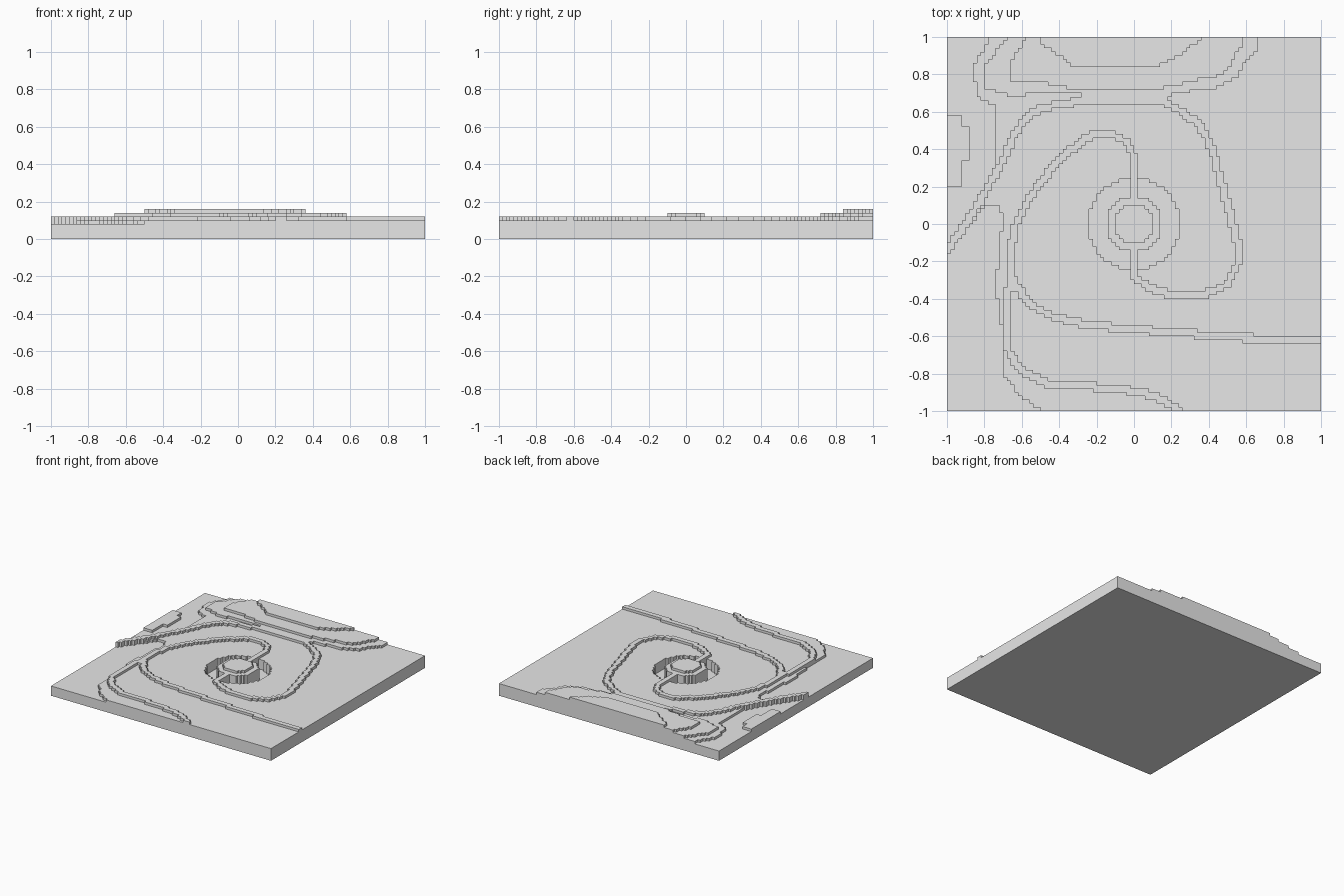
import bpy
import bmesh
from mathutils import Vector
from mathutils.geometry import intersect_point_line

CELL = 0.02
COUNT = 100

if "Cube" in bpy.data.objects:
    bpy.data.objects.remove(bpy.data.objects["Cube"], do_unlink=True)

stone = bpy.data.materials.new("plain grey")
stone.use_nodes = True
stone.diffuse_color = (0.8, 0.8, 0.8, 1)
stone.node_tree.nodes["Principled BSDF"].inputs["Base Color"].default_value = (0.8, 0.8, 0.8, 1)

# Region outlines and ridge centre lines, in hundredths of a unit
mainland = [(-46, -101), (-60, -93), (-70, -80), (-70, -60), (-74, -34), (-72, -14),
            (-70, 4), (-73, 10), (-80, 10), (-86, 0), (-86, 6), (-74, 30), (-74, 63),
            (-84, 68), (-86, 84), (-76, 101), (101, 101), (101, -101)]
islet = [(-101, 20), (-92, 20), (-92, 34), (-88, 34), (-88, 53), (-92, 53), (-92, 58), (-101, 58)]
bank = [(-67, 101), (-80, 84), (-80, 73), (-66, 68), (-50, 70), (-28, 70), (-28, 64), (16, 64),
        (16, 68), (30, 71), (44, 73), (55, 78), (58, 85), (65, 92), (66, 101)]
hill = [(-57, 101), (-65, 88), (-65, 77), (-50, 76), (-36, 73), (-24, 72), (4, 72), (16, 73),
        (30, 76), (48, 80), (53, 88), (58, 96), (58, 101)]
summit = [(-50, 101), (-50, 96), (-44, 93), (-32, 84), (12, 84), (26, 91), (38, 101)]
ridges = [
    # upper arm of the spiral, out to the right edge
    [(0, 12), (0, 36), (-4, 44), (-12, 48), (-22, 48), (-36, 38), (-46, 27), (-56, 14),
     (-63, 0), (-66, -14), (-65, -30), (-56, -43), (-42, -50), (-24, -54), (20, -58),
     (60, -61), (101, -62)],
    # lower arm of the spiral, up to the hill
    [(0, -12), (0, -28), (8, -34), (20, -38), (40, -37), (50, -32), (56, -20), (55, -8),
     (50, 10), (46, 24), (43, 36), (39, 46), (34, 54), (24, 61), (14, 66)],
    # branch to the front edge
    [(-66, -25), (-68, -45), (-68, -66), (-62, -77), (-48, -85), (-8, -88), (12, -92), (26, -101)],
    # outer ridge from the left edge to the hill
    [(-101, -15), (-94, -6), (-86, 6), (-78, 20), (-70, 34), (-64, 48), (-55, 60), (-44, 63),
     (-28, 66), (16, 66)],
]


def inside(x, y, outline):
    """Even-odd point test."""
    hit = False
    for (ax, ay), (bx, by) in zip(outline, outline[1:] + outline[:1]):
        if (ay > y) != (by > y) and x < ax + (y - ay) * (bx - ax) / (by - ay):
            hit = not hit
    return hit


def near_path(x, y, path, reach):
    p = Vector((x, y, 0))
    for a, b in zip(path, path[1:]):
        a, b = Vector((*a, 0)), Vector((*b, 0))
        foot, t = intersect_point_line(p, a, b)
        foot = a if t < 0 else b if t > 1 else foot
        if (foot - p).length <= reach:
            return True
    return False


def level(x, y):
    """Number of steps of height at a point."""
    radius = (x * x + y * y) ** 0.5
    if radius < 11:
        return 7
    if radius < 15:
        return 6
    if inside(x, y, summit):
        return 8
    if inside(x, y, hill):
        return 7
    if inside(x, y, bank) or any(near_path(x, y, r, 2.1) for r in ridges):
        return 6
    if radius < 24.5:
        return 1
    return 5 if inside(x, y, mainland) or inside(x, y, islet) else 4


heights = {(i, j): level(2 * i + 1 - COUNT, 2 * j + 1 - COUNT)
           for i in range(COUNT) for j in range(COUNT)}


def terrace(name, low, high):
    """One stepped layer: walls on its rim, tops where nothing lies above."""
    bm = bmesh.new()
    z0, z1 = low * CELL, high * CELL

    def face(*corners):
        bm.faces.new([bm.verts.new((i * CELL - 1, j * CELL - 1, z)) for i, j, z in corners])

    for (i, j), h in heights.items():
        if h < high:
            continue
        ring = [(i, j), (i + 1, j), (i + 1, j + 1), (i, j + 1)]
        if h == high:
            face(*[(*c, z1) for c in ring])
        sides = [(i, j - 1), (i + 1, j), (i, j + 1), (i - 1, j)]
        for k, neighbour in enumerate(sides):
            if heights.get(neighbour, 0) < high:
                a, b = ring[k], ring[(k + 1) % 4]
                face((*a, z0), (*b, z0), (*b, z1), (*a, z1))
    # Underside of the lowest layer
    if low == 0:
        face((0, 0, 0), (0, COUNT, 0), (COUNT, COUNT, 0), (COUNT, 0, 0))
    bmesh.ops.remove_doubles(bm, verts=bm.verts, dist=CELL / 10)
    mesh = bpy.data.meshes.new(name)
    bm.to_mesh(mesh)
    bm.free()
    mesh.materials.append(stone)
    bpy.context.collection.objects.link(bpy.data.objects.new(name, mesh))


terrace("foundation_and_pit_floor", 0, 1)
terrace("lowland", 1, 4)
terrace("mainland", 4, 5)
terrace("ridges_and_bank", 5, 6)
terrace("hill_and_centre_disc", 6, 7)
terrace("summit", 7, 8)
